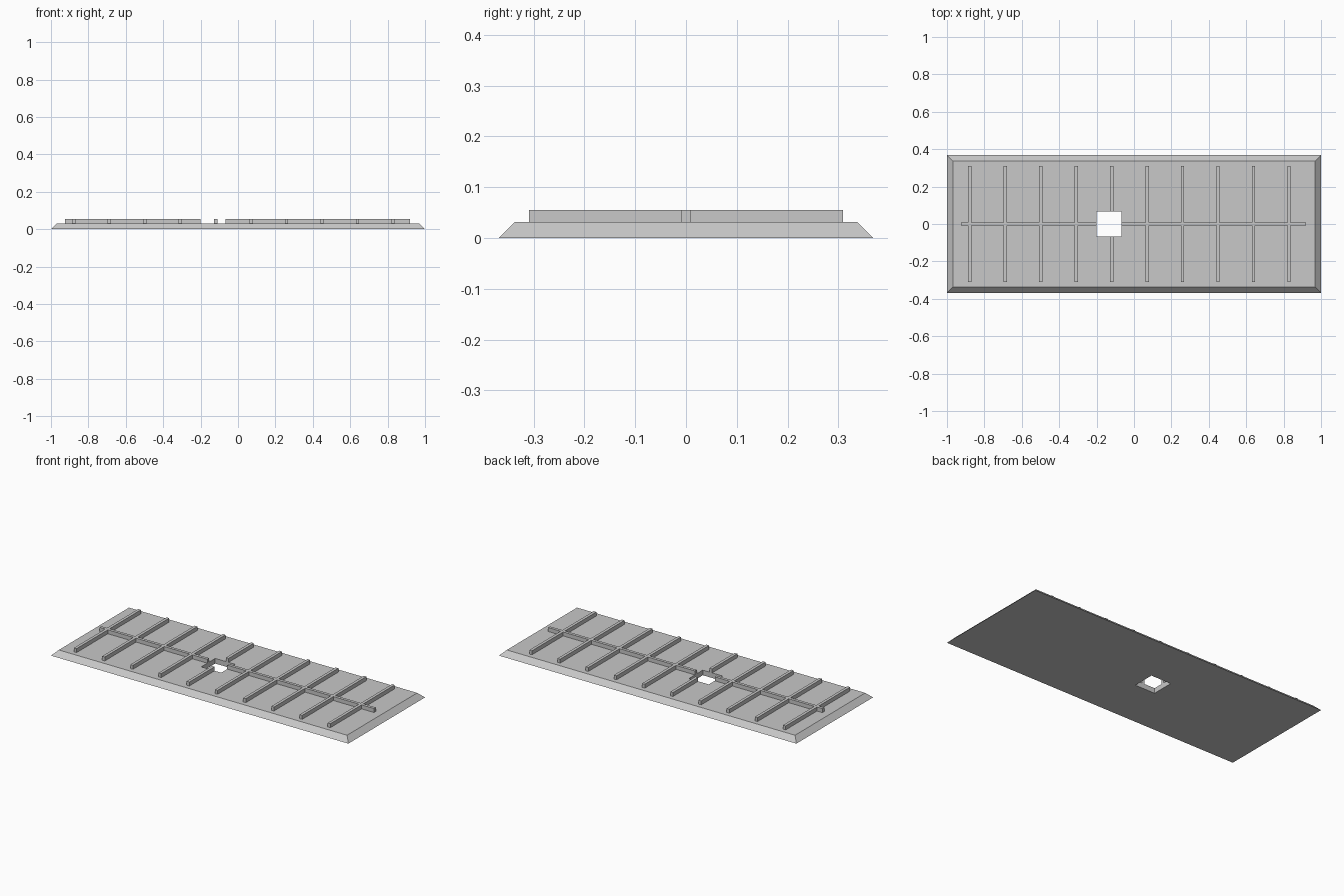
import bpy

cube = bpy.data.objects.get("Cube")
if cube:
    bpy.data.objects.remove(cube, do_unlink=True)

grey = bpy.data.materials.new("plain grey")
grey.use_nodes = True
colour = (0.58, 0.58, 0.58, 1)
grey.diffuse_color = colour
grey.node_tree.nodes["Principled BSDF"].inputs["Base Color"].default_value = colour

SLAB_TOP, RIB_TOP = 0.031, 0.055
HALF_WIDTH, HALF_DEPTH, BEVEL = 1.0, 0.368, 0.031
HOLE_X, HOLE_HALF = -0.133, 0.067
RIB_HALF = 0.009
RIB_END = 0.309


def add_mesh(name, verts, faces):
    mesh = bpy.data.meshes.new(name)
    mesh.from_pydata(verts, [], faces)
    mesh.materials.append(grey)
    obj = bpy.data.objects.new(name, mesh)
    bpy.context.collection.objects.link(obj)
    return obj


def ring(x0, x1, y0, y1, z):
    return [(x0, y0, z), (x1, y0, z), (x1, y1, z), (x0, y1, z)]


def add_bar(name, x0, x1, y0, y1):
    verts = ring(x0, x1, y0, y1, SLAB_TOP - 0.002) + ring(x0, x1, y0, y1, RIB_TOP)
    sides = [(i, (i + 1) % 4, (i + 1) % 4 + 4, i + 4) for i in range(4)]
    add_mesh(name, verts, [(3, 2, 1, 0), (4, 5, 6, 7)] + sides)


# Sloped slab with a square opening: four rings joined into a closed loop
hole = (HOLE_X - HOLE_HALF, HOLE_X + HOLE_HALF, -HOLE_HALF, HOLE_HALF)
top_w, top_d = HALF_WIDTH - BEVEL, HALF_DEPTH - BEVEL
verts = (ring(-HALF_WIDTH, HALF_WIDTH, -HALF_DEPTH, HALF_DEPTH, 0)
         + ring(-top_w, top_w, -top_d, top_d, SLAB_TOP)
         + ring(*hole, SLAB_TOP) + ring(*hole, 0))
faces = []
for r in range(4):
    a, b = r * 4, (r + 1) % 4 * 4
    for i in range(4):
        j = (i + 1) % 4
        faces.append((a + i, a + j, b + j, b + i))
add_mesh("slab", verts, faces)

# Long spine, interrupted by the opening
add_bar("spine_right", -0.924, hole[0], -RIB_HALF, RIB_HALF)
add_bar("spine_left", hole[1], 0.92, -RIB_HALF, RIB_HALF)

# Cross ribs on both sides of the spine
for n in range(10):
    x = -0.878 + n * 0.1896
    inner = HOLE_HALF if hole[0] < x < hole[1] else RIB_HALF
    add_bar(f"front_rib_{n + 1}", x - RIB_HALF, x + RIB_HALF, -RIB_END, -inner)
    add_bar(f"back_rib_{n + 1}", x - RIB_HALF, x + RIB_HALF, inner, RIB_END)
